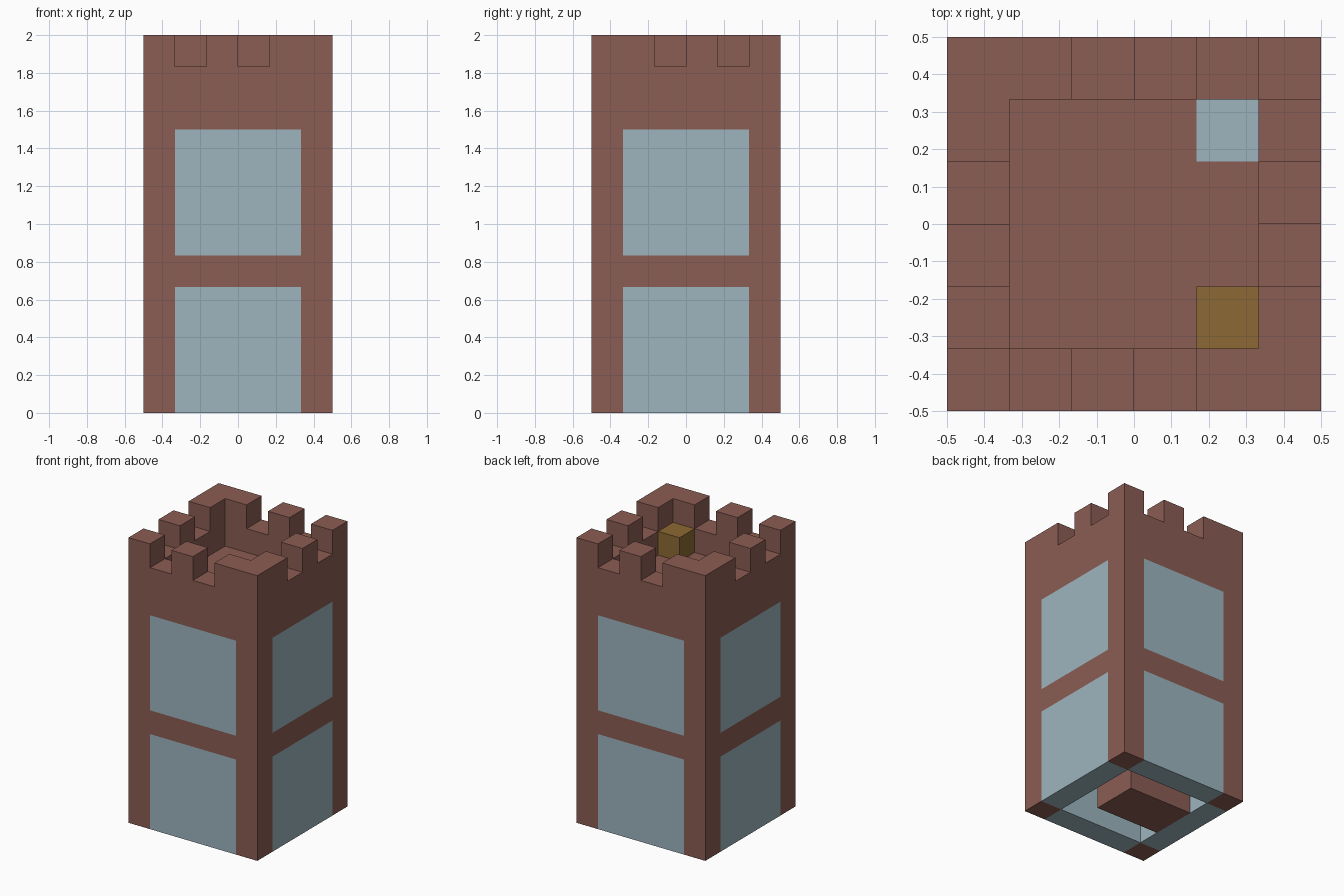
import bpy
import bmesh
from itertools import product
from mathutils import Vector

if "Cube" in bpy.data.objects:
    bpy.data.objects.remove(bpy.data.objects["Cube"], do_unlink=True)

N, TALL = 6, 12            # tower size in blocks
LAST = N - 1
U = 2 / TALL               # edge length of one block
BRICK, GLASS, GOLD = range(3)


def material(name, rgb):
    mat = bpy.data.materials.new(name)
    mat.use_nodes = True
    mat.diffuse_color = (*rgb, 1)
    mat.node_tree.nodes["Principled BSDF"].inputs["Base Color"].default_value = (*rgb, 1)
    return mat


MATS = [material("brick_brown", (0.258, 0.109, 0.087)),
        material("pale_blue_glass", (0.337, 0.462, 0.521)),
        material("dark_gold", (0.262, 0.141, 0.033))]


def block_part(name, cells):
    """Mesh the outer skin of a set of blocks: {(x, y, z): material index}."""
    bm = bmesh.new()
    for cell, index in cells.items():
        base = Vector(cell)
        for axis, side in product(range(3), (0, 1)):
            step = [0, 0, 0]
            step[axis] = 2 * side - 1
            if tuple(c + s for c, s in zip(cell, step)) in cells:
                continue
            a, b = (axis + 1) % 3, (axis + 2) % 3
            corners = []
            for da, db in ((0, 0), (1, 0), (1, 1), (0, 1)):
                p = base.copy()
                p[axis] += side
                p[a] += da
                p[b] += db
                corners.append(bm.verts.new((p - Vector((N / 2, N / 2, 0))) * U))
            face = bm.faces.new(corners if side else corners[::-1])
            face.material_index = index
    bmesh.ops.remove_doubles(bm, verts=bm.verts, dist=U / 100)
    mesh = bpy.data.meshes.new(name)
    bm.to_mesh(mesh)
    bm.free()
    for mat in MATS:
        mesh.materials.append(mat)
    obj = bpy.data.objects.new(name, mesh)
    bpy.context.collection.objects.link(obj)
    return obj


def box(xs, ys, zs, index=BRICK):
    return {c: index for c in product(range(*xs), range(*ys), range(*zs))}


# Walls: brick ring with two storeys of windows and alternating battlements
walls = {}
for x, y, z in product(range(N), range(N), range(TALL)):
    on_x, on_y = x in (0, LAST), y in (0, LAST)
    if not (on_x or on_y):
        continue
    corner = on_x and on_y
    if z == TALL - 1 and not corner and (x + y) % 2:
        continue
    window = not corner and (z < 4 or 5 <= z < 9)
    walls[x, y, z] = GLASS if window else BRICK
block_part("tower_walls", walls)

# Roof deck with one glass skylight
deck = box((1, LAST), (1, LAST), (9, 10))
deck[4, 4, 9] = GLASS
block_part("roof_deck", deck)

# Floor between the storeys, and the solid core standing below it
block_part("middle_floor", box((1, LAST), (1, LAST), (4, 5)))
block_part("ground_core", box((1, 4), (2, 4), (0, 4)))

# Gold block on the deck
block_part("gold_block", box((4, 5), (1, 2), (10, 11), GOLD))
